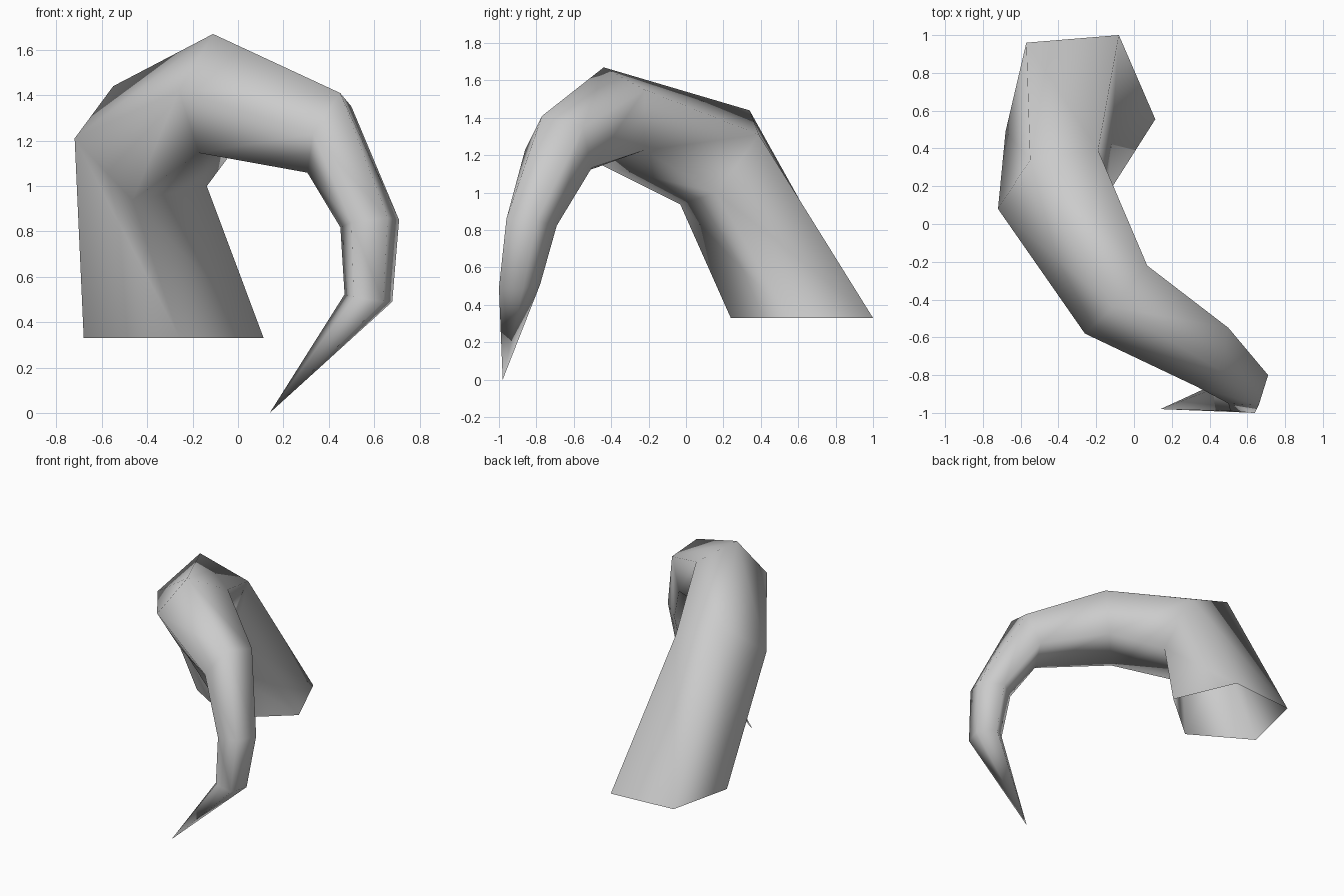
import bpy
import bmesh
from mathutils import Vector

cube = bpy.data.objects.get("Cube")
if cube:
    bpy.data.objects.remove(cube, do_unlink=True)

GOLDEN = (1 + 5 ** 0.5) / 2


def pentagon(crest, left, right):
    """Complete a regular pentagon from one corner and its two neighbours."""
    a, b, e = Vector(crest), Vector(left), Vector(right)
    return [a, b, e + GOLDEN * (b - a), b + GOLDEN * (e - a), e]


def bridge(bm, lower, upper):
    """Join two rings of equal length with a band of quads."""
    count = len(lower)
    for i in range(count):
        j = (i + 1) % count
        bm.faces.new((lower[i], lower[j], upper[j], upper[i]))


# Crest corner and its neighbours for each section, from root to tip
sections = [
    ((-.57, .96, .33), (-.08, 1, .33), (-.68, .49, .33)),
    ((-.55, .34, 1.44), (-.19, .39, 1.31), (-.72, .08, 1.21)),
    ((-.11, -.44, 1.67), (.07, -.22, 1.55), (-.26, -.58, 1.42)),
    ((.45, -.77, 1.41), (.5, -.55, 1.35), (.33, -.86, 1.23)),
    ((.66, -.96, .86), (.71, -.8, .85), (.5, -.95, .84)),
    ((.64, -1, .49), (.68, -.87, .49), (.51, -.99, .51)),
]
tip_point = (.14, -.98, 0)

# Curved horn: open at the root, closed to a point at the tip
bm = bmesh.new()
rings = [[bm.verts.new(p) for p in pentagon(*s)] for s in sections]
for lower, upper in zip(rings, rings[1:]):
    bridge(bm, lower, upper)
tip = bm.verts.new(tip_point)
last = rings[-1]
for i, corner in enumerate(last):
    bm.faces.new((corner, last[(i + 1) % len(last)], tip))
bmesh.ops.recalc_face_normals(bm, faces=bm.faces)
for face in bm.faces:
    face.smooth = True

mesh = bpy.data.meshes.new("curved_horn")
bm.to_mesh(mesh)
bm.free()
horn = bpy.data.objects.new("curved_horn", mesh)
bpy.context.collection.objects.link(horn)

# Single plain grey
grey = bpy.data.materials.new("light_grey")
grey.use_nodes = True
colour = (.6, .6, .6, 1)
grey.diffuse_color = colour
grey.node_tree.nodes["Principled BSDF"].inputs["Base Color"].default_value = colour
mesh.materials.append(grey)
